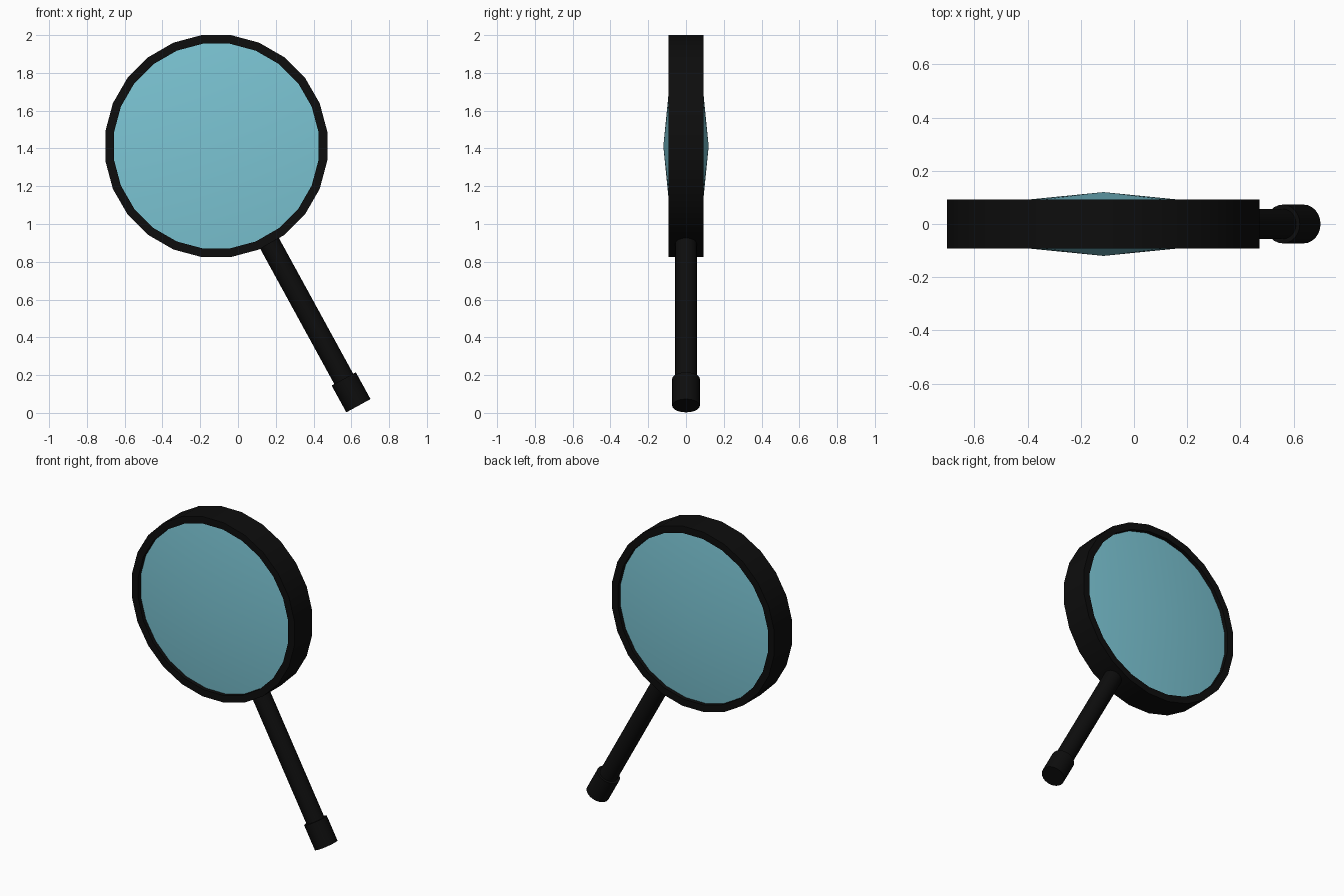
import bpy, bmesh
from math import sin, cos, pi, radians
from mathutils import Matrix, Vector

if "Cube" in bpy.data.objects:
    bpy.data.objects.remove(bpy.data.objects["Cube"])

CENTRE = Vector((-0.115, 0, 1.4125))
SIDES = 24
K = 1 / cos(pi / SIDES)          # flat-to-flat radius -> corner radius
TILT = radians(28.7)


def material(name, rgb):
    m = bpy.data.materials.new(name)
    m.diffuse_color = (*rgb, 1)
    m.use_nodes = True
    m.node_tree.nodes["Principled BSDF"].inputs["Base Color"].default_value = m.diffuse_color
    return m


black = material("black_plastic", (0.004, 0.004, 0.004))
blue = material("blue_glass", (0.2, 0.56, 0.66))


def finish(name, bm, mat):
    bmesh.ops.recalc_face_normals(bm, faces=bm.faces)
    me = bpy.data.meshes.new(name)
    bm.to_mesh(me)
    bm.free()
    me.shade_smooth()
    me.set_sharp_from_angle(angle=radians(30))
    me.materials.append(mat)
    ob = bpy.data.objects.new(name, me)
    bpy.context.collection.objects.link(ob)
    return ob


# Rim: rectangular section swept round the lens centre
bm = bmesh.new()
section = [(0.5875, -0.092), (0.5875, 0.092), (0.542, 0.092), (0.542, -0.092)]
loops = []
for i in range(SIDES):
    a = 2 * pi * (i + 0.5) / SIDES
    loops.append([bm.verts.new(CENTRE + Vector((r * K * cos(a), y, r * K * sin(a))))
                  for r, y in section])
for i in range(SIDES):
    p, q = loops[i], loops[(i + 1) % SIDES]
    for j in range(4):
        k = (j + 1) % 4
        bm.faces.new((p[j], p[k], q[k], q[j]))
finish("rim", bm, black)

# Lens: disc with both centres pulled out to shallow points
bm = bmesh.new()
bmesh.ops.create_cone(bm, cap_ends=True, cap_tris=True, segments=SIDES,
                      radius1=0.542 * K, radius2=0.542 * K, depth=0.132)
for v in bm.verts:
    if v.co.xy.length < 0.01:
        v.co.z = 0.12 if v.co.z > 0 else -0.12
bm.transform(Matrix.Translation(CENTRE) @ Matrix.Rotation(pi / 2, 4, 'X')
             @ Matrix.Rotation(pi / SIDES, 4, 'Z'))
finish("lens", bm, blue)


# Handle and end cap: cylinders on a line running out from the lens centre
def rod(name, start, end, radius):
    bm = bmesh.new()
    bmesh.ops.create_cone(bm, cap_ends=True, segments=SIDES, radius1=radius,
                          radius2=radius, depth=end - start)
    bm.transform(Matrix.Translation(CENTRE) @ Matrix.Rotation(-TILT, 4, 'Y')
                 @ Matrix.Translation((0, 0, -(start + end) / 2)))
    finish(name, bm, black)


rod("handle", 0.585, 1.42, 0.057)
rod("handle_end_cap", 1.405, 1.567, 0.073)
